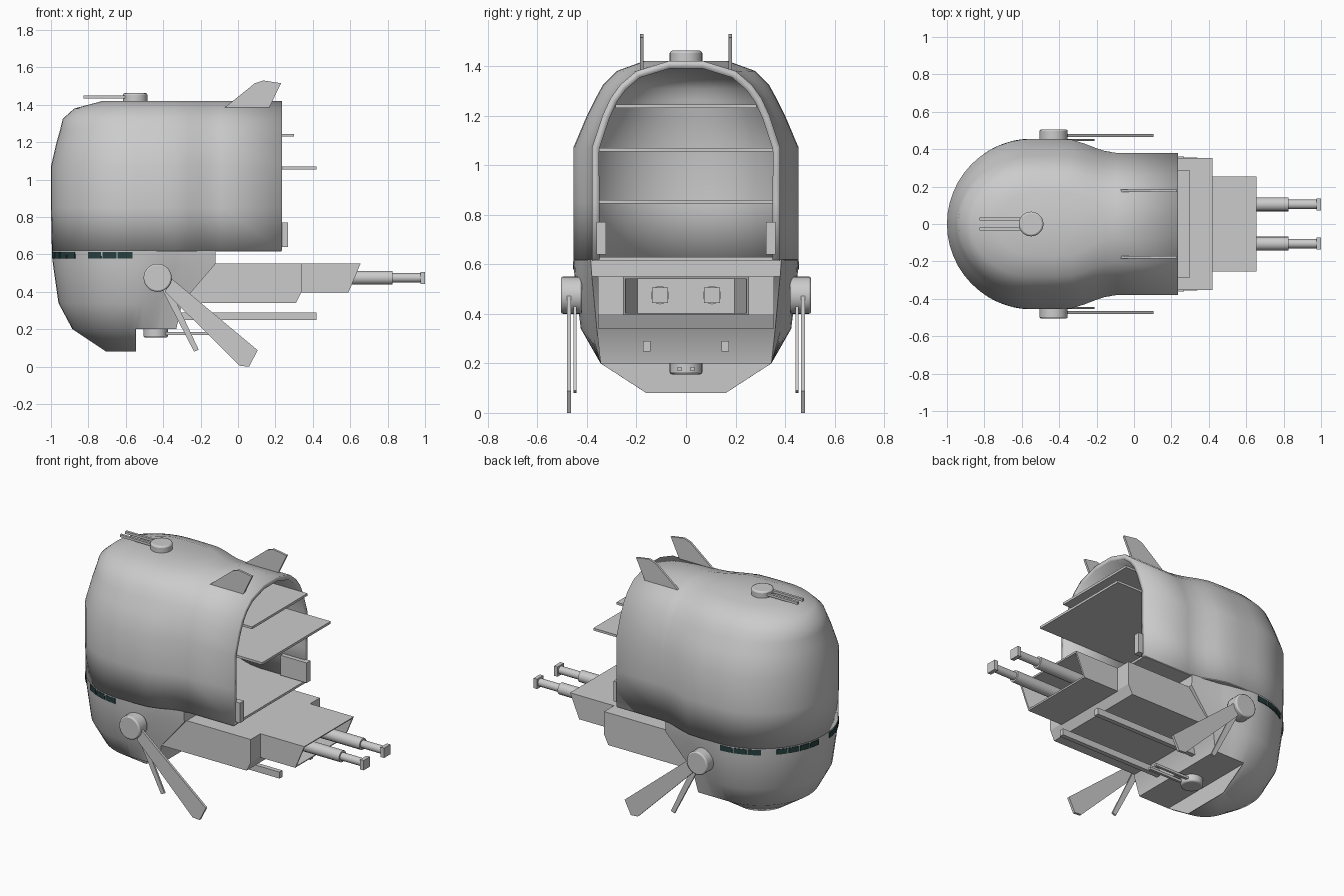
import bpy, bmesh, math
from mathutils import Vector, Matrix

if "Cube" in bpy.data.objects:
    bpy.data.objects.remove(bpy.data.objects["Cube"])

CX = -0.545  # centre of the rounded nose in plan


def finish(name, bm, smooth=None, mat=None):
    bmesh.ops.remove_doubles(bm, verts=bm.verts[:], dist=1e-5)
    bmesh.ops.recalc_face_normals(bm, faces=bm.faces[:])
    me = bpy.data.meshes.new(name)
    bm.to_mesh(me)
    bm.free()
    ob = bpy.data.objects.new(name, me)
    bpy.context.collection.objects.link(ob)
    if mat:
        me.materials.append(mat)
    if smooth:
        bpy.ops.object.select_all(action='DESELECT')
        ob.select_set(True)
        bpy.context.view_layer.objects.active = ob
        bpy.ops.object.shade_smooth_by_angle(angle=math.radians(smooth))
    return ob


def box(name, x0, x1, y0, y1, z0, z1):
    bm = bmesh.new()
    bmesh.ops.create_cube(bm, size=1)
    bmesh.ops.scale(bm, vec=(x1 - x0, y1 - y0, z1 - z0), verts=bm.verts)
    bmesh.ops.translate(bm, vec=((x0 + x1) / 2, (y0 + y1) / 2, (z0 + z1) / 2), verts=bm.verts)
    return finish(name, bm)


def prism(name, pts, y0, y1):
    """Side profile (x, z) extruded across y."""
    bm = bmesh.new()
    a, b = [[bm.verts.new((x, y, z)) for x, z in pts] for y in (y0, y1)]
    bm.faces.new(a)
    bm.faces.new(b)
    for i in range(len(pts)):
        j = (i + 1) % len(pts)
        bm.faces.new((a[i], a[j], b[j], b[i]))
    return finish(name, bm)


def cyl(name, p0, p1, r, n=24, bevel=0):
    p0, p1 = Vector(p0), Vector(p1)
    d = p1 - p0
    m = Matrix.Translation((p0 + p1) / 2) @ d.to_track_quat('Z', 'Y').to_matrix().to_4x4()
    bm = bmesh.new()
    bmesh.ops.create_cone(bm, cap_ends=True, segments=n, radius1=r, radius2=r,
                          depth=d.length, matrix=m)
    ob = finish(name, bm, 30)
    if bevel:
        mod = ob.modifiers.new("bevel", 'BEVEL')
        mod.width, mod.segments = bevel, 2
    return ob


def ring(z, a, b, w, end, inset=0.0):
    """Plan outline: nose length a, half width b, pinched to w at x = end."""
    half = []
    for i in range(13):
        t = math.radians(i * 7.5)
        half.append((CX - (a - inset) * math.cos(t), (b - inset) * math.sin(t)))
    for t in (0.15, 0.27, 0.36, 0.43, 0.5, 0.58, 1.0):
        u = min(max((t - 0.22) / 0.36, 0), 1) if end > 0 else t
        u = u * u * (3 - 2 * u)
        half.append((CX + (end - CX) * t, b + (w - b) * u - inset))
    pts = [(x, -y, z) for x, y in reversed(half)] + [(x, y, z) for x, y in half[1:]]
    return pts


def loft(bm, rings, closed, caps):
    rows = [[bm.verts.new(p) for p in r] for r in rings]
    n = len(rows[0])
    for r, s in zip(rows, rows[1:]):
        for i in range(n if closed else n - 1):
            j = (i + 1) % n
            bm.faces.new((r[i], r[j], s[j], s[i]))
    for c in caps:
        bm.faces.new(rows[c])


# Upper hull shell, open at the stern
bm = bmesh.new()
upper = [(0.62, .45, .455, .38), (0.85, .455, .455, .38), (1.07, .455, .455, .38),
         (1.2, .425, .4, .337), (1.27, .405, .365, .305), (1.325, .392, .335, .265),
         (1.38, .33, .28, .2), (1.42, .18, .17, .07)]
loft(bm, [ring(*l, 0.235) for l in upper], False, [-1])
hull = finish("upper_hull", bm, 35)
mod = hull.modifiers.new("thickness", 'SOLIDIFY')
mod.thickness, mod.offset = 0.03, -1

# Main floor closing the shell underneath
bm = bmesh.new()
loft(bm, [ring(z, .45, .455, .38, 0.232, 0.004) for z in (0.615, 0.63)], True, [0, -1])
finish("main_floor", bm)

# Lower hull with stepped stern and keel
bm = bmesh.new()
lower = [(0.62, .45, .455, .385, -0.12), (0.55, .445, .45, .38, -0.12),
         (0.34, .415, .425, .36, -0.30), (0.2, .34, .345, .345, -0.33),
         (0.2, .34, .345, .345, -0.55), (0.08, .16, .16, .16, -0.555)]
loft(bm, [ring(*l) for l in lower], True, [0, -1])
finish("lower_hull", bm, 35)

# Interior decks
box("upper_deck", -0.6, 0.30, -0.285, 0.285, 1.23, 1.245)
box("middle_deck", -0.6, 0.42, -0.352, 0.352, 1.055, 1.07)
box("rear_ledge", -0.6, -0.1, -0.355, 0.355, 0.845, 0.86)

# Window strip around the hull
glass = bpy.data.materials.new("dark_glass")
glass.diffuse_color = (0.02, 0.05, 0.05, 1)
glass.use_nodes = True
glass.node_tree.nodes["Principled BSDF"].inputs["Base Color"].default_value = glass.diffuse_color
spans = [(7 + 9.4 * i, 15.4 + 9.4 * i) for i in range(4)] + [(55.5 + 11 * i, 65.5 + 11 * i) for i in range(3)]
for s in (1, -1):
    bm = bmesh.new()
    for a0, a1 in spans:
        rows = []
        for k in range(4):
            t = math.radians(a0 + (a1 - a0) * k / 3)
            rows.append([bm.verts.new((CX - r * math.cos(t), s * (r + 0.003) * math.sin(t), z))
                         for r, z in ((.44, .578), (.453, .578), (.453, .612), (.44, .612))])
        for p, q in zip(rows, rows[1:]):
            for i in range(4):
                j = (i + 1) % 4
                bm.faces.new((p[i], p[j], q[j], q[i]))
        bm.faces.new(rows[0])
        bm.faces.new(rows[-1])
    finish("windows", bm, mat=glass)

# Stern body and its hollow bay
prism("stern_body", [(-0.31, .34), (.31, .34), (.34, .4), (.34, .55), (-0.31, .55)], -0.355, 0.355)
bay = prism("stern_bay", [(.335, .395), (.59, .395), (.655, .55), (.335, .55)], -0.255, 0.255)
bm = bmesh.new()
bm.from_mesh(bay.data)
bm.faces.ensure_lookup_table()
mouth = max(bm.faces, key=lambda f: f.calc_center_median().x)
bmesh.ops.inset_region(bm, faces=[mouth], thickness=0.014)
new = bmesh.ops.extrude_discrete_faces(bm, faces=[mouth])['faces'][0]
for v in new.verts:
    v.co.x = 0.36
    v.co.y *= 0.8
bm.to_mesh(bay.data)
bm.free()

for s in (1, -1):
    # Stern rods with square tips
    y = s * 0.105
    cyl("rod_sleeve", (0.36, y, .475), (.825, y, .475), .037, 16)
    cyl("rod", (.82, y, .475), (.98, y, .475), .025, 16)
    box("rod_tip", .975, 1.0, y - .032, y + .032, .443, .507)
    # Under-body rails
    yr = s * 0.158
    box("under_rail", -0.34, .42, yr - .015, yr + .015, .248, .29)
    # Hinged panels at the floor edge
    yd = s * 0.342
    box("side_panel", 0.08, .268, yd - .02, yd + .02, .64, .77)
    # Dorsal fins
    prism("fin", [(-0.09, 1.37), (.16, 1.37), (.23, 1.515), (.135, 1.53), (.09, 1.515)],
          s * .178 - .007, s * .178 + .007)
    # Side pivots, long arms and thin struts
    cyl("side_pivot", (-0.43, s * .42, .475), (-0.43, s * .505, .475), .075, 28, .008)
    prism("long_arm", [(-0.39, .40), (.01, .004), (.06, 0), (.105, .088), (-0.36, .475)],
          s * .473 - .008, s * .473 + .008)
    prism("thin_strut", [(-0.41, .42), (-0.235, .08), (-0.21, .09), (-0.37, .43)],
          s * .449 - .006, s * .449 + .006)
    # Turret barrels
    yb = s * 0.027
    box("top_barrel", -0.825, -0.58, yb - .008, yb + .008, 1.433, 1.449)
    box("bottom_barrel", -0.42, -0.14, yb - .008, yb + .008, .17, .186)

# Turret drums
cyl("top_turret", (-0.55, 0, 1.41), (-0.55, 0, 1.462), .066, 28, .01)
cyl("bottom_turret", (-0.44, 0, .155), (-0.44, 0, .21), .066, 28, .01)
